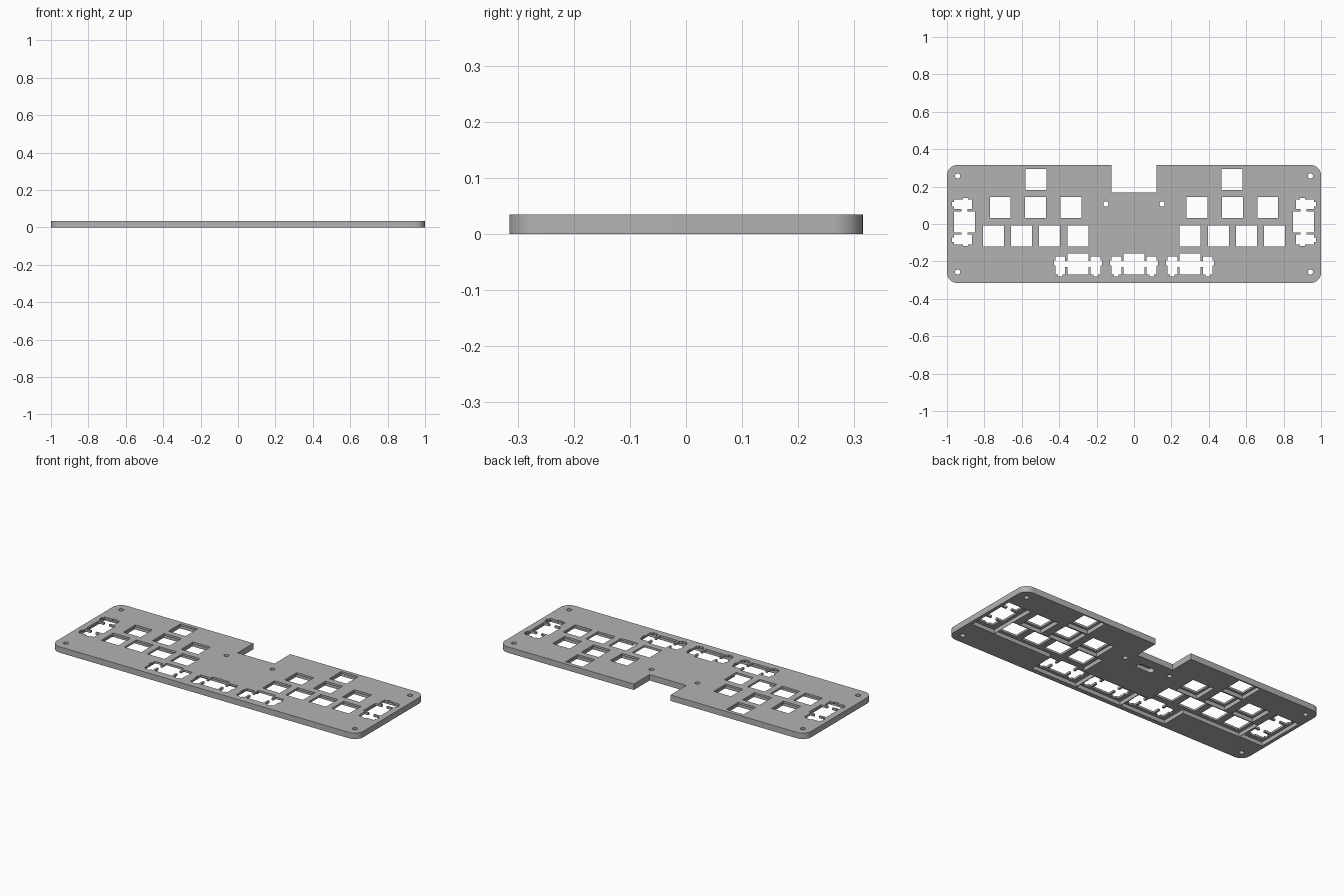
import bpy, bmesh, math
from mathutils import Vector, Matrix

cube = bpy.data.objects.get("Cube")
if cube:
    bpy.data.objects.remove(cube, do_unlink=True)

T = 0.035        # plate thickness
FLOOR = 0.023    # pocket depth from below
KEY = 0.056      # half size of a switch opening

grey = bpy.data.materials.new("plate grey")
grey.use_nodes = True
grey.diffuse_color = (0.45, 0.45, 0.45, 1)
grey.node_tree.nodes["Principled BSDF"].inputs["Base Color"].default_value = (0.45, 0.45, 0.45, 1)


def prism(bm, pts, z0, z1):
    """Solid from a counter-clockwise outline."""
    low = [bm.verts.new((x, y, z0)) for x, y in pts]
    top = [bm.verts.new((x, y, z1)) for x, y in pts]
    bm.faces.new(low[::-1])
    bm.faces.new(top)
    n = len(pts)
    for i in range(n):
        j = (i + 1) % n
        bm.faces.new((low[i], low[j], top[j], top[i]))


def box(bm, x0, x1, y0, y1, z0, z1, place=Matrix()):
    pts = [place @ Vector((x, y, 0)) for x, y in ((x0, y0), (x1, y0), (x1, y1), (x0, y1))]
    prism(bm, [p.xy for p in pts], z0, z1)


def arc(cx, cy, r, a0, a1, n):
    return [(cx + r * math.cos(math.radians(a0 + (a1 - a0) * i / n)),
             cy + r * math.sin(math.radians(a0 + (a1 - a0) * i / n))) for i in range(n + 1)]


def make_object(name, bm):
    mesh = bpy.data.meshes.new(name)
    bm.to_mesh(mesh)
    bm.free()
    ob = bpy.data.objects.new(name, mesh)
    bpy.context.collection.objects.link(ob)
    return ob


# Plate outline: rounded corners and a notch in the back edge
R, W, D = 0.055, 1.0, 0.315
outline = arc(-W + R, -D + R, R, 180, 270, 10) + arc(W - R, -D + R, R, 270, 360, 10)
outline += arc(W - R, D - R, R, 0, 90, 10)
outline += [(0.12, D), (0.12, 0.168), (-0.12, 0.168), (-0.12, D)]
outline += arc(-W + R, D - R, R, 90, 180, 10)
bm = bmesh.new()
prism(bm, outline, 0, T)
plate = make_object("switch_plate", bm)
plate.data.materials.append(grey)

holes, pockets = bmesh.new(), bmesh.new()
Z0, Z1 = -0.02, T + 0.02

# Single switch openings: (x, y, pocket half size), mirrored left and right
keys = [(0.525, 0.237, 0.07)]
keys += [(x, 0.088, 0.07) for x in (0.338, 0.526, 0.715)]
keys += [(x, -0.064, 0.0765) for x in (0.3, 0.452, 0.602, 0.752)]
for x, y, h in keys:
    for s in (-1, 1):
        cx = s * x
        box(holes, cx - KEY, cx + KEY, y - KEY, y + KEY, Z0, Z1)
        box(pockets, cx - h, cx + h, y - h, y + h, Z0, FLOOR)

# Wide switch openings with stabiliser slots: (x, y, turn)
wide = [(x, -0.213, 0) for x in (-0.3, 0, 0.3)] + [(-0.905, 0.011, -90), (0.905, 0.011, 90)]
for x, y, turn in wide:
    place = Matrix.Translation((x, y, 0)) @ Matrix.Rotation(math.radians(turn), 4, 'Z')
    box(holes, -KEY, KEY, -KEY - 0.001, KEY, Z0, Z1, place)
    box(holes, -0.1, 0.1, -0.018, 0.015, Z0, Z1, place)
    for s in (-1, 1):
        for a, b, y0, y1 in ((0.068, 0.121, -0.058, 0.040),    # slot
                             (0.083, 0.107, -0.067, -0.03),    # front tab
                             (0.110, 0.128, -0.008, 0.018)):   # side tab
            box(holes, min(s * a, s * b), max(s * a, s * b), y0, y1, Z0, Z1, place)
    box(pockets, -0.148, 0.148, -0.075, 0.075, Z0, FLOOR, place)

# Screw holes
for x, y in ((0.943, 0.257), (0.943, -0.257), (0.15, 0.107)):
    for s in (-1, 1):
        prism(holes, arc(s * x, y, 0.014, 0, 345, 23), Z0, Z1)

# Blind slot under the middle
prism(pockets, arc(0.035, 0.09, 0.02, -90, 90, 8) + arc(-0.035, 0.09, 0.02, 90, 270, 8), Z0, FLOOR)

# Cut the pockets and openings
cutters = [make_object("pocket_cutter", pockets), make_object("opening_cutter", holes)]
for cutter in cutters:
    cutter.hide_render = True
    mod = plate.modifiers.new(cutter.name, 'BOOLEAN')
    mod.operation = 'DIFFERENCE'
    mod.solver = 'EXACT'
    mod.use_self = True
    mod.object = cutter
deps = bpy.context.evaluated_depsgraph_get()
cut_mesh = bpy.data.meshes.new_from_object(plate.evaluated_get(deps))
plate.modifiers.clear()
plate.data = cut_mesh
for cutter in cutters:
    bpy.data.objects.remove(cutter, do_unlink=True)

bpy.ops.object.select_all(action='DESELECT')
plate.select_set(True)
bpy.context.view_layer.objects.active = plate
bpy.ops.object.shade_smooth_by_angle(angle=math.radians(30))
